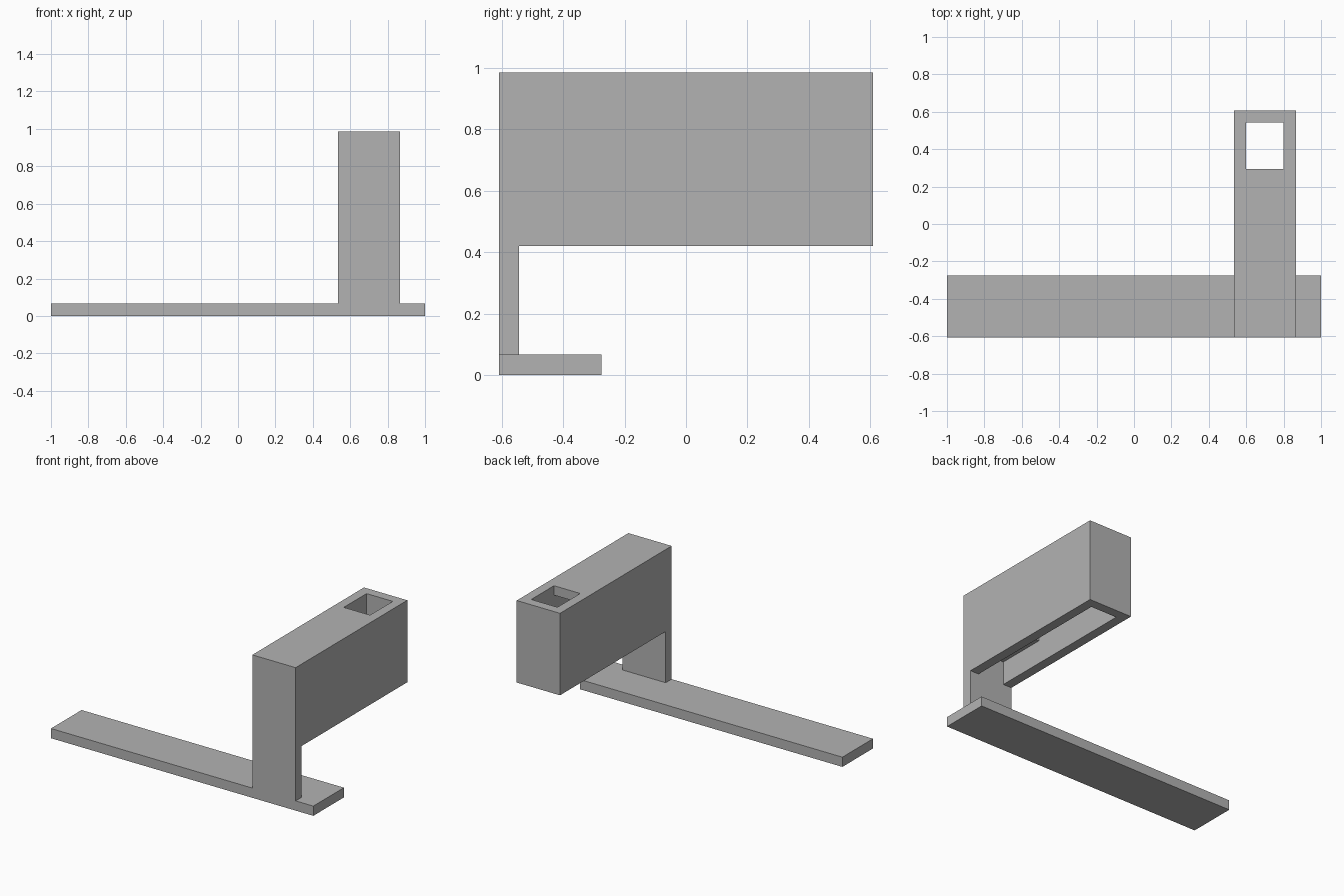
import bpy
import bmesh

cube = bpy.data.objects.get("Cube")
if cube:
    bpy.data.objects.remove(cube, do_unlink=True)

grey = bpy.data.materials.new("plain_grey")
grey.use_nodes = True
colour = (0.45, 0.45, 0.45, 1)
grey.diffuse_color = colour
grey.node_tree.nodes["Principled BSDF"].inputs["Base Color"].default_value = colour


def extrude_x(name, profile, x0, x1, helper=False):
    """Solid made from a (y, z) outline swept from x0 to x1."""
    bm = bmesh.new()
    face = bm.faces.new([bm.verts.new((x0, y, z)) for y, z in profile])
    swept = bmesh.ops.extrude_face_region(bm, geom=[face])["geom"]
    moved = [v for v in swept if isinstance(v, bmesh.types.BMVert)]
    bmesh.ops.translate(bm, verts=moved, vec=(x1 - x0, 0, 0))
    bmesh.ops.recalc_face_normals(bm, faces=bm.faces)
    mesh = bpy.data.meshes.new(name)
    bm.to_mesh(mesh)
    bm.free()
    mesh.materials.append(grey)
    obj = bpy.data.objects.new(name, mesh)
    bpy.context.collection.objects.link(obj)
    if helper:
        obj.hide_render = True
        obj.hide_viewport = True
        obj.display_type = 'WIRE'
    return obj


def rect(y0, y1, z0, z1):
    return [(y0, z0), (y1, z0), (y1, z1), (y0, z1)]


def combine(obj, other, operation):
    mod = obj.modifiers.new(other.name, 'BOOLEAN')
    mod.operation = operation
    mod.solver = 'EXACT'
    mod.object = other


front, back, top = -0.608, 0.608, 0.985
wall, base_top, box_bottom = 0.065, 0.067, 0.42
left, right = 0.865, 0.535
inner_front, inner_back = front + wall, back - wall

# Box and its front leg share one outline
body = extrude_x("box_and_leg", [
    (front, base_top), (inner_front, base_top), (inner_front, box_bottom),
    (back, box_bottom), (back, top), (front, top)], right, left)

# Long flat foot, fused to the leg
foot = extrude_x("foot_helper", rect(front, -0.275, 0, base_top), -1, 1, True)
combine(body, foot, 'UNION')

# Cavity open underneath, shallower towards the front
cavity = extrude_x("cavity_cutter", [
    (inner_front, 0.38), (inner_back, 0.38), (inner_back, top - wall),
    (-0.2, top - wall), (-0.2, 0.58), (inner_front, 0.58)],
    right + wall, left - wall, True)
combine(body, cavity, 'DIFFERENCE')

# Opening through the roof near the back
opening = extrude_x("opening_cutter", rect(0.295, inner_back, 0.8, 1.1),
                    right + wall, left - wall, True)
combine(body, opening, 'DIFFERENCE')
